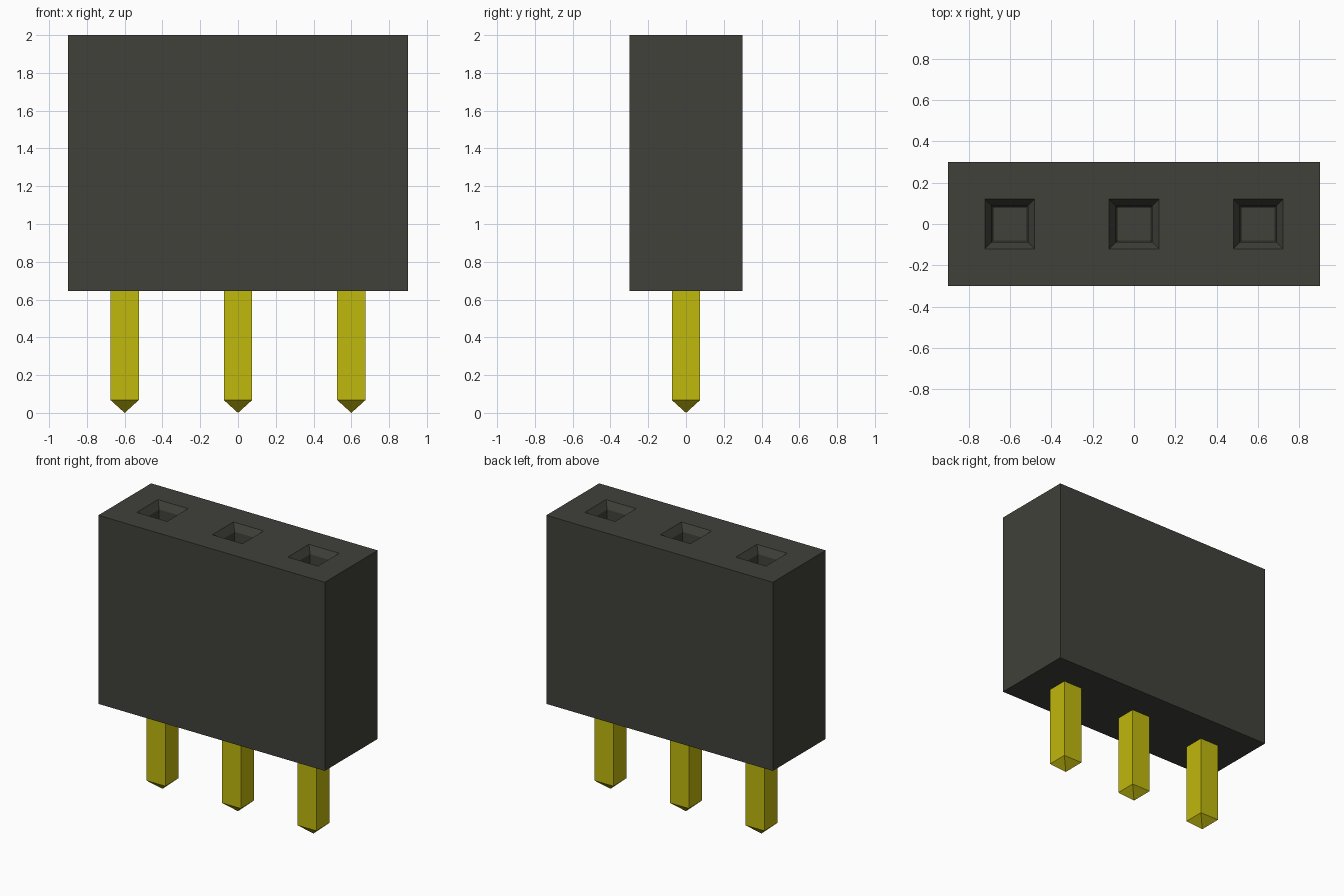
import bpy, bmesh
from mathutils import Matrix, Vector

cube = bpy.data.objects.get("Cube")
if cube:
    bpy.data.objects.remove(cube, do_unlink=True)

PITCH = 0.6            # spacing of the contacts
POSITIONS = (-PITCH, 0.0, PITCH)
BASE, TOP = 0.645, 2.0  # housing height range
PIN = 0.075            # half width of a pin
MOUTH = 0.12           # half width of a socket opening


def material(name, rgb):
    m = bpy.data.materials.new(name)
    m.use_nodes = True
    m.diffuse_color = (*rgb, 1)
    m.node_tree.nodes["Principled BSDF"].inputs["Base Color"].default_value = (*rgb, 1)
    return m


def finish(bm, name, mat):
    bmesh.ops.recalc_face_normals(bm, faces=bm.faces)
    mesh = bpy.data.meshes.new(name)
    bm.to_mesh(mesh)
    bm.free()
    mesh.materials.append(mat)
    ob = bpy.data.objects.new(name, mesh)
    bpy.context.collection.objects.link(ob)
    return ob


def add_box(bm, half_x, half_y, z0, z1):
    m = Matrix.Translation((0, 0, (z0 + z1) / 2)) @ Matrix.Diagonal(
        (2 * half_x, 2 * half_y, z1 - z0, 1))
    bmesh.ops.create_cube(bm, size=1, matrix=m)


black = material("black plastic", (0.052, 0.052, 0.043))
gold = material("gold metal", (0.53, 0.48, 0.004))

# Housing block
bm = bmesh.new()
add_box(bm, 0.9, 0.3, BASE, TOP)


def top_faces():
    return [f for f in bm.faces if f.calc_center_median().z > TOP - 1e-4]


# Cut the top face along the socket edges
cuts = [(Vector((x + s * MOUTH, 0, 0)), Vector((1, 0, 0))) for x in POSITIONS for s in (-1, 1)]
cuts += [(Vector((0, s * MOUTH, 0)), Vector((0, 1, 0))) for s in (-1, 1)]
for co, normal in cuts:
    faces = top_faces()
    edges = {e for f in faces for e in f.edges}
    verts = {v for f in faces for v in f.verts}
    bmesh.ops.bisect_plane(bm, geom=faces + list(edges) + list(verts),
                           plane_co=co, plane_no=normal)

# Sink the sockets: a chamfered mouth, then a slightly tapered shaft
bm.normal_update()
sockets = [f for f in top_faces()
           if abs(f.calc_center_median().y) < 0.01
           and any(abs(f.calc_center_median().x - x) < 0.01 for x in POSITIONS)]
for inset, depth in ((MOUTH - PIN, 0.05), (0.012, 0.75)):
    bmesh.ops.inset_individual(bm, faces=sockets, thickness=inset, depth=0)
    for f in sockets:
        bmesh.ops.translate(bm, verts=f.verts, vec=(0, 0, -depth))
finish(bm, "housing", black)

# Square pins with pyramid tips
for i, x in enumerate(POSITIONS):
    bm = bmesh.new()
    add_box(bm, PIN, PIN, 0.068, BASE + 0.02)
    bm.normal_update()
    bottom = min(bm.faces, key=lambda f: f.calc_center_median().z)
    tip = bmesh.ops.poke(bm, faces=[bottom])["verts"][0]
    tip.co.z = 0
    pin = finish(bm, f"pin_{i + 1}", gold)
    pin.location.x = x
